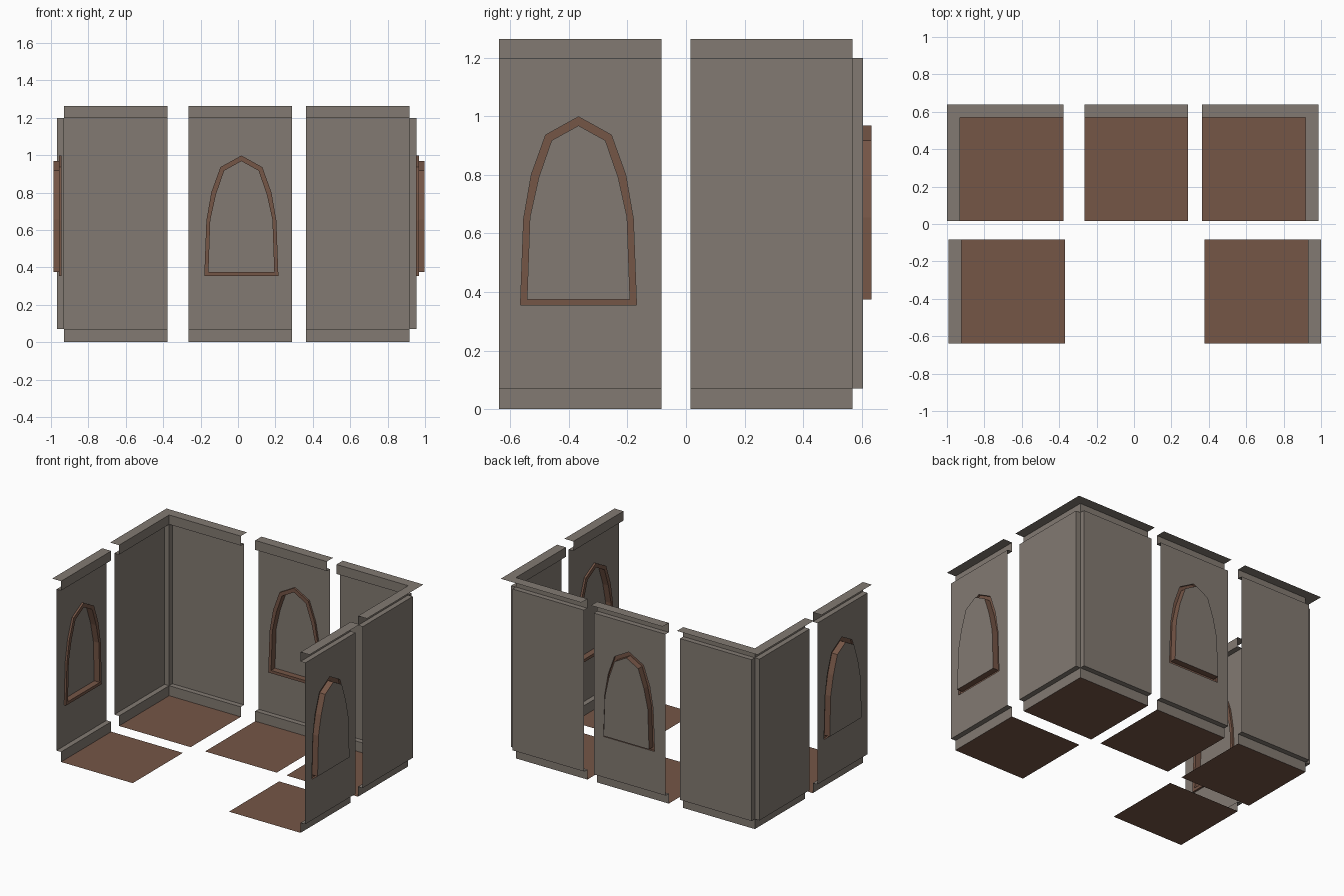
import bpy, bmesh, math
from mathutils import Matrix, Vector

if "Cube" in bpy.data.objects:
    bpy.data.objects.remove(bpy.data.objects["Cube"])

def material(name, rgb):
    m = bpy.data.materials.new(name)
    m.diffuse_color = (*rgb, 1)
    m.use_nodes = True
    m.node_tree.nodes["Principled BSDF"].inputs["Base Color"].default_value = m.diffuse_color
    return m

STONE = material("grey stone", (0.225, 0.195, 0.168))
WOOD = material("brown wood", (0.178, 0.092, 0.062))

S = 0.554                       # tile size
R, T = 0.036, 0.069             # panel recess, top rim width
Z1, Z2, Z3 = 0.07, 1.198, 1.264 # skirting top, panel top, rim
# wall cross-section: (outward offset, height)
SKIRT = [(0, 0), (0, Z1), (R, Z1)]
CORNICE = [(R, Z2), (0, Z2), (0, Z3), (T, Z3)]
# half outlines of the pointed window: (half width, height), bottom to apex
OUTER = [(0.198, 0.355), (0.187, 0.65), (0.161, 0.80), (0.112, 0.936), (0, 0.998)]
INNER = [(0.176, 0.375), (0.166, 0.655), (0.136, 0.79), (0.092, 0.917), (0, 0.968)]
WX = 0.006                      # window is slightly off the tile centre


def make(name, faces, mat, place):
    bm = bmesh.new()
    for f in faces:
        bm.faces.new([bm.verts.new(place @ Vector(p)) for p in f])
    bmesh.ops.remove_doubles(bm, verts=bm.verts, dist=1e-5)
    me = bpy.data.meshes.new(name)
    bm.to_mesh(me)
    bm.free()
    me.materials.append(mat)
    bpy.context.collection.objects.link(bpy.data.objects.new(name, me))


def pairs(seq):
    return list(zip(seq[:-1], seq[1:]))


def outline(half, y):
    right = [(WX + w, y, z) for w, z in half]
    left = [(WX - w, y, z) for w, z in reversed(half[:-1])]
    return right + left


def bridge(a, b):
    n = len(a)
    return [[a[i], a[(i + 1) % n], b[(i + 1) % n], b[i]] for i in range(n)]


def window_wall(name, x, y, turn):
    place = Matrix.Translation((x, y, 0)) @ Matrix.Rotation(math.radians(turn), 4, 'Z')
    h = S / 2
    make(name + "_floor", [[(-h, -S, 0), (h, -S, 0), (h, 0, 0), (-h, 0, 0)]], WOOD, place)
    # skirting and cornice strips
    faces = [[(-h, *p), (h, *p), (h, *q), (-h, *q)]
             for prof in (SKIRT, CORNICE) for p, q in pairs(prof)]
    # panel as two halves around the window opening
    for s in (1, -1):
        half = [(WX, R, Z1), (s * h, R, Z1), (s * h, R, Z2), (WX, R, Z2)]
        half += [(WX + s * w, R, z) for w, z in reversed(OUTER)]
        half.append((WX, R, OUTER[0][1]))
        faces.append(half if s > 0 else half[::-1])
    make(name + "_panel", faces, STONE, place)
    # frame: lip, face ring and recess lining
    loops = [outline(OUTER, R), outline(OUTER, R - 0.014),
             outline(INNER, R - 0.014), outline(INNER, R + 0.029)]
    make(name + "_window_frame", [f for a, b in pairs(loops) for f in bridge(a, b)], WOOD, place)
    make(name + "_window_pane", [loops[-1]], STONE, place)


def corner_wall(name, x, y, turn):
    place = Matrix.Translation((x, y, 0)) @ Matrix.Rotation(math.radians(turn), 4, 'Z')
    make(name + "_floor", [[(-S, -S, 0), (0, -S, 0), (0, 0, 0), (-S, 0, 0)]], WOOD, place)
    end = lambda o: T if o == T else 0   # only the top rim is mitred
    faces = []
    for (o, z), (p, w) in pairs(SKIRT + CORNICE):
        faces.append([(-S, o, z), (end(o), o, z), (end(p), p, w), (-S, p, w)])
        faces.append([(o, end(o), z), (o, -S, z), (p, -S, w), (p, end(p), w)])
    # corner post between the recessed panels
    for a, b in (((0, R), (0, 0)), ((0, 0), (R, 0))):
        faces.append([(*a, Z1), (*b, Z1), (*b, Z2), (*a, Z2)])
    make(name + "_walls", faces, STONE, place)


window_wall("back_wall", 0.012, 0.569, 0)
window_wall("right_wall", 0.931, -0.361, -90)
window_wall("left_wall", -0.922, -0.361, 90)
corner_wall("right_corner", 0.918, 0.569, 0)
corner_wall("left_corner", -0.931, 0.569, 90)
